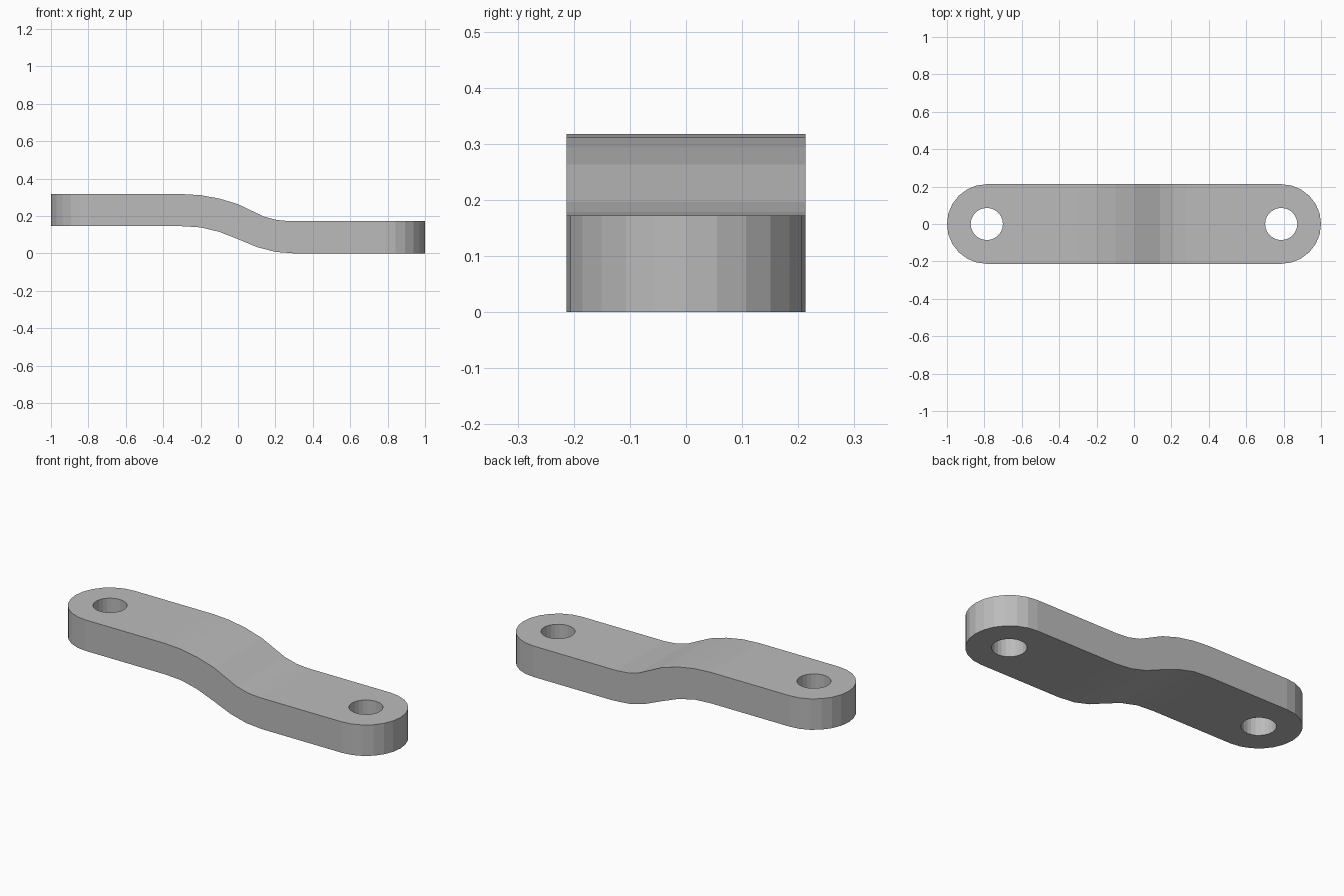
import bpy
import bmesh
from math import cos, sin, pi

START = bpy.data.objects.get("Cube")
if START:
    bpy.data.objects.remove(START, do_unlink=True)

END_X = 0.787      # centre of each rounded end and its bolt hole
END_R = 0.213
HOLE_R = 0.086

steel = bpy.data.materials.new("plain grey")
steel.use_nodes = True
grey = (0.5, 0.5, 0.5, 1)
steel.diffuse_color = grey
steel.node_tree.nodes["Principled BSDF"].inputs["Base Color"].default_value = grey


def prism(name, points, offset):
    """Extrude a closed outline of 3D points along an offset."""
    bm = bmesh.new()
    face = bm.faces.new([bm.verts.new(p) for p in points])
    result = bmesh.ops.extrude_face_region(bm, geom=[face])
    moved = [v for v in result["geom"] if isinstance(v, bmesh.types.BMVert)]
    bmesh.ops.translate(bm, verts=moved, vec=offset)
    bmesh.ops.recalc_face_normals(bm, faces=bm.faces)
    mesh = bpy.data.meshes.new(name)
    bm.to_mesh(mesh)
    bm.free()
    mesh.materials.append(steel)
    obj = bpy.data.objects.new(name, mesh)
    bpy.context.collection.objects.link(obj)
    return obj


def arc(cx, radius, start, steps, z):
    """Points every 15 degrees around a vertical axis."""
    return [(cx + radius * cos(start + i * pi / 12),
             radius * sin(start + i * pi / 12), z) for i in range(steps)]


def cut(target, tool, operation):
    """Apply a boolean, then discard the tool."""
    tool.hide_render = True
    mod = target.modifiers.new(tool.name, "BOOLEAN")
    mod.operation = operation
    mod.solver = "EXACT"
    mod.object = tool
    bpy.context.view_layer.objects.active = target
    bpy.ops.object.modifier_apply(modifier=mod.name)
    bpy.data.objects.remove(tool, do_unlink=True)


# Stepped side profile: gentle upper bend, tighter lower bend
upper = [(-1.1, 0.317), (-0.3, 0.317), (-0.2, 0.311), (-0.1, 0.293), (0, 0.263),
         (0.14, 0.196), (0.21, 0.178), (0.28, 0.172), (1.1, 0.172)]
lower = [(-1.1, 0.145), (-0.3, 0.145), (-0.2, 0.139), (-0.1, 0.115), (0, 0.076),
         (0.1, 0.034), (0.2, 0.008), (0.3, 0), (1.1, 0)]
link = prism("offset_link", [(x, -0.3, z) for x, z in upper + lower[::-1]], (0, 0.6, 0))

# Trim to rounded ends
outline = arc(END_X, END_R, -pi / 2, 13, -0.2) + arc(-END_X, END_R, pi / 2, 13, -0.2)
cut(link, prism("end_trim", outline, (0, 0, 0.8)), "INTERSECT")

# Bolt holes
for side in (-1, 1):
    cut(link, prism("hole_cutter", arc(side * END_X, HOLE_R, 0, 24, -0.2), (0, 0, 0.8)),
        "DIFFERENCE")
